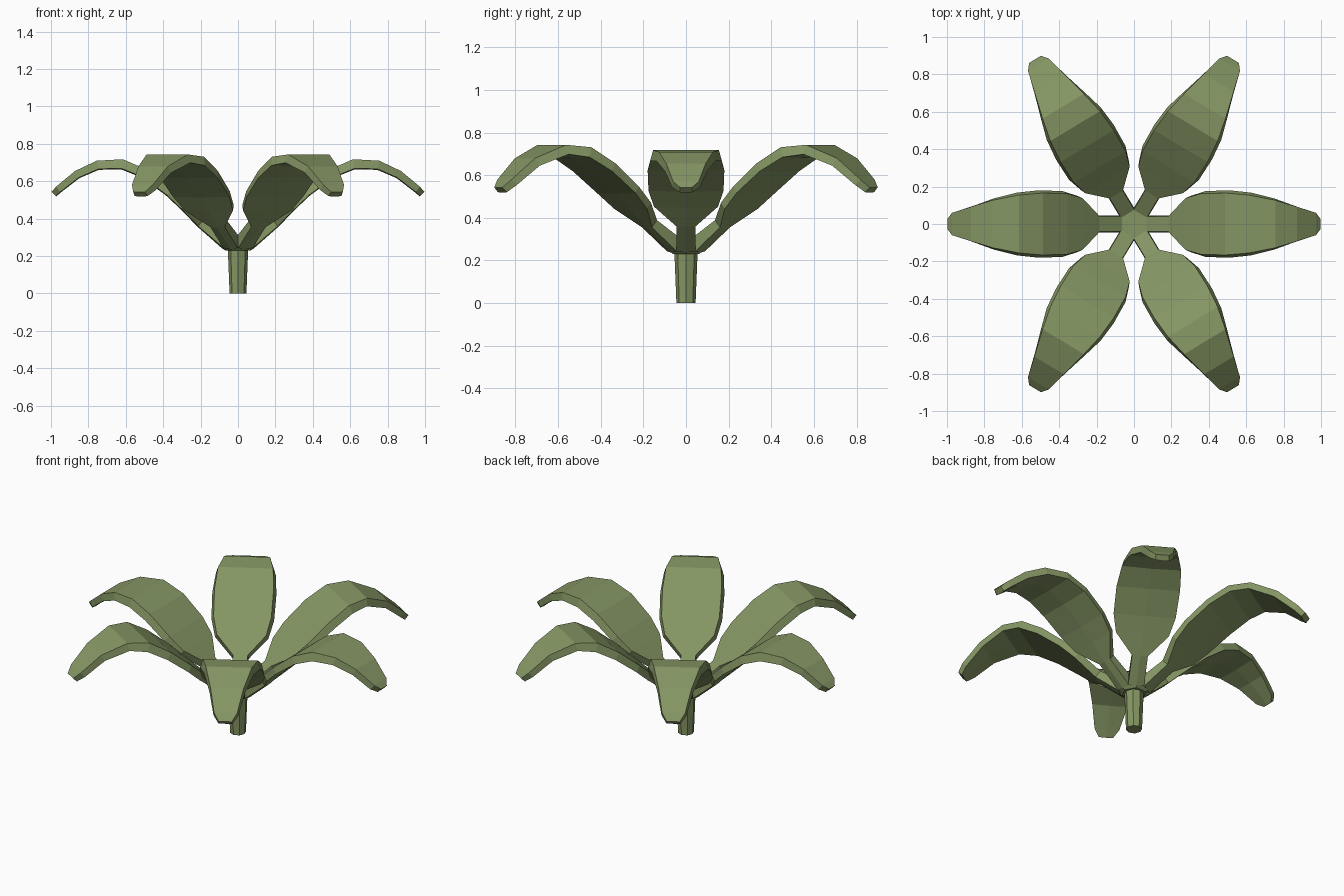
import bpy, bmesh, math
from mathutils import Vector

cube = bpy.data.objects.get("Cube")
if cube:
    bpy.data.objects.remove(cube, do_unlink=True)

green = bpy.data.materials.new("leaf_green")
green.use_nodes = True
colour = (0.235, 0.305, 0.127, 1)
green.diffuse_color = colour
green.node_tree.nodes["Principled BSDF"].inputs["Base Color"].default_value = colour


def loft(name, rings):
    """Skin matching rings of points and cap both ends."""
    bm = bmesh.new()
    loops = [[bm.verts.new(p) for p in ring] for ring in rings]
    n = len(loops[0])
    for a, b in zip(loops, loops[1:]):
        for i in range(n):
            j = (i + 1) % n
            bm.faces.new((a[i], a[j], b[j], b[i]))
    bm.faces.new(loops[0])
    bm.faces.new(loops[-1])
    bmesh.ops.recalc_face_normals(bm, faces=bm.faces)
    mesh = bpy.data.meshes.new(name)
    bm.to_mesh(mesh)
    bm.free()
    mesh.materials.append(green)
    obj = bpy.data.objects.new(name, mesh)
    bpy.context.collection.objects.link(obj)
    return obj


def circle(radius, z, sides):
    return [(radius * math.cos(math.tau * i / sides),
             radius * math.sin(math.tau * i / sides), z) for i in range(sides)]


# Stalk and the hub where the leaves meet
loft("stem", [circle(0.045, 0, 8), circle(0.055, 0.25, 8)])
loft("hub", [circle(0.07, 0.23, 6), circle(0.095, 0.25, 6), circle(0.095, 0.31, 6)])

# Leaf stations: distance out, height, half width, thickness
SIDE = [(0.06, 0.265, 0.045, 0.07), (0.20, 0.375, 0.045, 0.05),
        (0.29, 0.465, 0.15, 0.045), (0.37, 0.54, 0.176, 0.045),
        (0.50, 0.64, 0.18, 0.05), (0.62, 0.69, 0.168, 0.055),
        (0.75, 0.685, 0.138, 0.05), (0.86, 0.635, 0.10, 0.045),
        (0.96, 0.555, 0.065, 0.04), (0.985, 0.53, 0.03, 0.035)]
DIAGONAL = [(0.06, 0.265, 0.045, 0.07), (0.20, 0.37, 0.045, 0.05),
            (0.29, 0.455, 0.15, 0.045), (0.37, 0.53, 0.176, 0.045),
            (0.50, 0.635, 0.18, 0.05), (0.62, 0.705, 0.168, 0.055),
            (0.73, 0.718, 0.14, 0.05), (0.87, 0.66, 0.10, 0.045),
            (0.98, 0.565, 0.07, 0.04), (1.015, 0.53, 0.04, 0.035)]


def leaf(name, stations, degrees):
    a = math.radians(degrees)
    out = Vector((math.cos(a), math.sin(a), 0))
    across = Vector((-math.sin(a), math.cos(a), 0))
    centres = [out * r + Vector((0, 0, z)) for r, z, w, t in stations]
    last = len(centres) - 1
    rings = []
    for i, (r, z, w, t) in enumerate(stations):
        along = (centres[min(i + 1, last)] - centres[max(i - 1, 0)]).normalized()
        up = along.cross(across)
        section = [(-0.92, 0.5), (0, 0.5), (0.92, 0.5),
                   (1, -0.4), (0, -0.5), (-1, -0.4)]
        rings.append([centres[i] + across * (w * u) + up * (t * v) for u, v in section])
    loft(name, rings)


leaf("left_leaf", SIDE, 0)
leaf("right_leaf", SIDE, 180)
for name, angle in (("back_left_leaf", 59), ("back_right_leaf", 121),
                    ("front_right_leaf", 239), ("front_left_leaf", 301)):
    leaf(name, DIAGONAL, angle)
